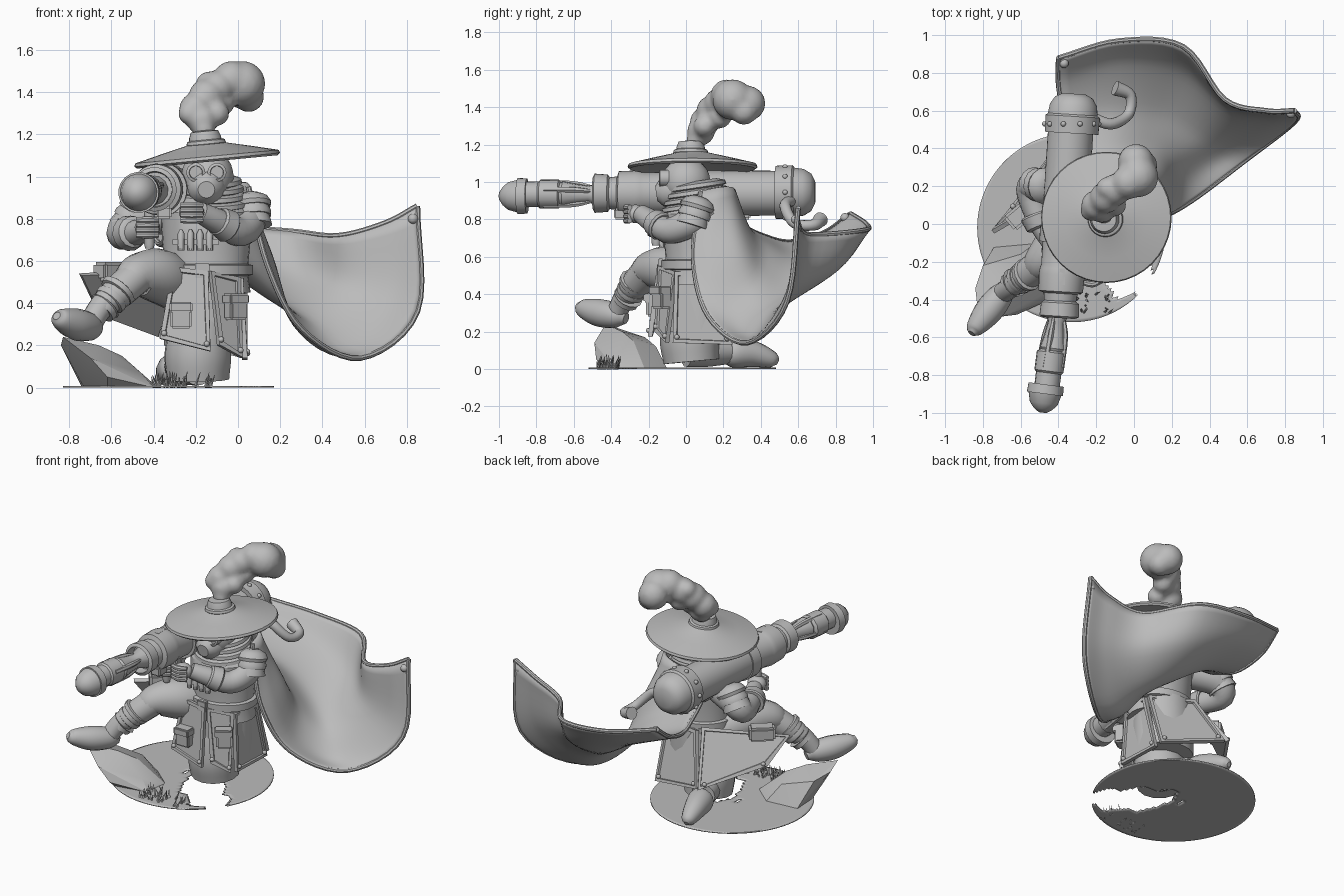
import bpy, bmesh, math, random
from mathutils import Vector, Matrix, Quaternion

random.seed(4)
if "Cube" in bpy.data.objects:
    bpy.data.objects.remove(bpy.data.objects["Cube"], do_unlink=True)

grey = bpy.data.materials.new("plain_grey")
grey.use_nodes = True
grey.diffuse_color = (0.5, 0.5, 0.5, 1)
grey.node_tree.nodes["Principled BSDF"].inputs["Base Color"].default_value = grey.diffuse_color


def finish(name, bm, angle=35):
    """Turn a bmesh into a named, shaded object."""
    bmesh.ops.recalc_face_normals(bm, faces=bm.faces)
    mesh = bpy.data.meshes.new(name)
    bm.to_mesh(mesh)
    bm.free()
    mesh.materials.append(grey)
    mesh.shade_smooth()
    mesh.set_sharp_from_angle(angle=math.radians(angle))
    obj = bpy.data.objects.new(name, mesh)
    bpy.context.scene.collection.objects.link(obj)
    return obj


def smooth_path(points, steps=5):
    """Catmull-Rom interpolation through vectors of any size."""
    pts = [Vector(p) for p in points]
    pts = [pts[0] * 2 - pts[1]] + pts + [pts[-1] * 2 - pts[-2]]
    path = []
    for a, b, c, d in zip(pts, pts[1:], pts[2:], pts[3:]):
        for step in range(steps):
            t = step / steps
            path.append(b + (c - a) * (t / 2) + (a * 2 - b * 5 + c * 4 - d) * (t * t / 2)
                        + (b * 3 - a - c * 3 + d) * (t ** 3 / 2))
    return path + [pts[-2]]


def skin(name, centres, radii, directions, sides, squash=1.0):
    """Bridge a series of rings and cap both ends."""
    bm = bmesh.new()
    previous = Vector((0, 0, 1))
    turn = Quaternion()
    rings = []
    for centre, radius, direction in zip(centres, radii, directions):
        turn = previous.rotation_difference(direction) @ turn
        previous = direction
        ring = []
        for side in range(sides):
            angle = math.tau * side / sides
            offset = Vector((math.cos(angle), math.sin(angle) * squash, 0)) * radius
            ring.append(bm.verts.new(centre + turn @ offset))
        rings.append(ring)
    for low, high in zip(rings, rings[1:]):
        for i in range(sides):
            j = (i + 1) % sides
            bm.faces.new((low[i], low[j], high[j], high[i]))
    bm.faces.new(rings[0])
    bm.faces.new(rings[-1])
    return finish(name, bm)


def lathe(name, base, axis, profile, sides=28, squash=1.0):
    """Profile of (distance, radius) pairs turned about an axis."""
    axis = Vector(axis).normalized()
    centres = [Vector(base) + axis * distance for distance, radius in profile]
    return skin(name, centres, [r for d, r in profile], [axis] * len(profile), sides, squash)


def tube(name, points, sides=14, steps=5):
    """Rounded limb through (x, y, z, radius) points."""
    path = smooth_path(points, steps)
    centres = [p.to_3d() for p in path]
    last = len(centres) - 1
    ways = [(centres[min(i + 1, last)] - centres[max(i - 1, 0)]).normalized() for i in range(last + 1)]
    return skin(name, centres, [p[3] for p in path], ways, sides)


def blobs(name, balls, stretch=(1, 1, 1), voxel=None):
    """One or more (x, y, z, radius) balls, optionally fused together."""
    bm = bmesh.new()
    for x, y, z, radius in balls:
        place = Matrix.Translation((x, y, z)) @ Matrix.Diagonal((*stretch, 1))
        bmesh.ops.create_icosphere(bm, subdivisions=3, radius=radius, matrix=place)
    obj = finish(name, bm)
    if voxel:
        fuse = obj.modifiers.new("fuse", 'REMESH')
        fuse.mode, fuse.voxel_size, fuse.use_smooth_shade = 'VOXEL', voxel, True
        soften = obj.modifiers.new("soften", 'SMOOTH')
        soften.factor, soften.iterations = 0.5, 3
    return obj


def box(name, centre, size, turn=0):
    bm = bmesh.new()
    place = Matrix.Translation(centre) @ Matrix.Rotation(turn, 4, 'Z') @ Matrix.Diagonal((*size, 1))
    bmesh.ops.create_cube(bm, size=1, matrix=place)
    bmesh.ops.bevel(bm, geom=bm.edges[:], offset=min(size) * 0.15, segments=2, affect='EDGES')
    return finish(name, bm)


body_axis = Vector((-0.16, 0.08, 0.4))


def panel(name, corners, thickness=0.025):
    """Stiff coat panel with a raised border and corner rivets."""
    corners = [Vector(c) for c in corners]
    middle = sum(corners, Vector()) / 4
    out = (corners[2] - corners[0]).cross(corners[3] - corners[1]).normalized()
    if out.dot(middle - body_axis) < 0:
        out.negate()
    bm = bmesh.new()
    inner = [bm.verts.new(c) for c in corners]
    outer = [bm.verts.new(c + out * thickness) for c in corners]
    bm.faces.new(inner)
    front = bm.faces.new(outer)
    for i in range(4):
        j = (i + 1) % 4
        bm.faces.new((inner[i], inner[j], outer[j], outer[i]))
    bmesh.ops.recalc_face_normals(bm, faces=bm.faces)
    bmesh.ops.inset_region(bm, faces=[front], thickness=0.028)
    bmesh.ops.inset_region(bm, faces=[front], thickness=0.004, depth=-0.012)
    finish(name, bm)
    blobs(name + "_rivets", [(*(c.lerp(middle, 0.16) + out * thickness), 0.014) for c in corners[2:]])


# thin ground disc with a worn gap beside the kneeling leg
ground = bmesh.new()
bmesh.ops.create_grid(ground, x_segments=50, y_segments=50, size=0.5)
for vert in ground.verts:
    x, y = vert.co.x * 2, vert.co.y * 2
    vert.co.x = x * math.sqrt(1 - y * y / 2) / 2 - .33
    vert.co.y = y * math.sqrt(1 - x * x / 2) / 2 - .02
gap = []
for face in ground.faces:
    x, y, z = face.calc_center_median() - Vector((-.13, -.17, 0))
    if ((x - y) / .43) ** 2 + ((x + y) / .19) ** 2 < 1 + .3 * math.sin(x * 40):
        gap.append(face)
bmesh.ops.delete(ground, geom=gap, context='FACES')
crust = finish("ground", ground).modifiers.new("crust", 'SOLIDIFY')
crust.thickness, crust.offset = 0.008, 1

# rock and grass
rock = bmesh.new()
for point in [(-.73, -.3, 0), (-.62, -.42, 0), (-.4, -.38, 0), (-.38, -.22, 0), (-.52, -.1, 0), (-.74, -.12, 0),
              (-.83, -.43, .24), (-.84, -.34, .2), (-.8, -.22, .17), (-.7, -.49, .14), (-.62, -.48, .05),
              (-.66, -.34, .2), (-.55, -.28, .15), (-.6, -.16, .12), (-.46, -.36, .07)]:
    rock.verts.new(point)
bmesh.ops.convex_hull(rock, input=rock.verts[:])
finish("rock", rock, 20)
for i in range(40):
    root = (random.uniform(-.4, -.12), random.uniform(-.48, -.36), 0)
    lean = (random.uniform(-.4, .4), random.uniform(-.4, .4), 1)
    lathe("grass_blade", root, lean, [(0, .008), (random.uniform(.04, .08), .001)], 4)

# wide hat with crown and band
hat_axis = (-0.095, 0, 1)
lathe("hat_brim", (-.145, .035, 1.07), hat_axis,
      [(.03, .1), (0, .335), (.01, .347), (.025, .342), (.055, .22), (.085, .09), (.1, .06)], 40)
lathe("hat_crown", (-.15, .025, 1.12), hat_axis, [(0, .085), (.07, .075), (.095, .065), (.1, .03)])
lathe("hat_band", (-.15, .025, 1.145), hat_axis, [(0, .088), (.01, .094), (.025, .09), (.03, .08)])

# curling plume with lobes
blobs("plume", [(-.16, .05, 1.22, .05), (-.17, .08, 1.27, .075), (-.2, .1, 1.32, .08), (-.15, .14, 1.38, .085),
                (-.1, .18, 1.42, .085), (-.03, .22, 1.46, .09), (.02, .25, 1.44, .11), (.01, .33, 1.42, .095),
                (-.23, .07, 1.3, .055), (-.1, .1, 1.3, .06), (-.08, .18, 1.35, .065), (.05, .31, 1.38, .075),
                (-.14, .19, 1.44, .06)], voxel=0.016)

# head, mask, goggles and scarf
blobs("head", [(-.145, 0, 1.0, .125)], (1, 1.05, 1.05))
lathe("face_mask", (-.15, -.08, .95), (0, -1, -.15), [(0, .09), (.05, .075), (.08, .04)], 16)
for x in (-.2, -.1):
    lathe("goggle", (x, -.09, 1.02), (0, -1, 0), [(0, .045), (.05, .045), (.055, .032), (.045, .03)], 18)
for i in range(4):
    z = .85 + i * .035
    lathe("scarf_fold", (-.14, .06, z), (0, -.15, 1),
          [(0, .15 - i * .01), (.015, .19 - i * .01), (.035, .185 - i * .01), (.05, .14 - i * .01)])

# torso with belt and cartridges
lathe("torso", (-.15, .06, .45), (0, 0, 1),
      [(0, .21), (.1, .195), (.25, .21), (.38, .215), (.44, .17), (.48, .1)], 28, .85)
lathe("belt", (-.15, .06, .53), (0, 0, 1), [(0, .2), (.005, .22), (.05, .22), (.055, .2)], 28, .88)
for i in range(4):
    lathe("cartridge", (-.27 + i * .045, -.13, .65), (0, 0, 1), [(0, .016), (.08, .016), (.1, .006)], 10)
box("chest_strap", (-.2, -.12, .69), (.22, .025, .03))
box("belt_buckle", (-.17, -.135, .555), (.07, .03, .07))

# coat skirt
lathe("coat_lining", (-.16, .08, .2), (0, 0, 1), [(0, .19), (.2, .19), (.35, .18)], 20)
panel("coat_front_panel", [(-.14, -.13, .55), (-.31, -.12, .57), (-.37, -.16, .23), (-.13, -.18, .17)])
panel("coat_front_left_panel", [(-.14, -.13, .55), (.0, -.04, .52), (.01, -.09, .14), (-.1, -.15, .2)])
panel("coat_left_panel", [(.0, -.06, .52), (.02, .15, .52), (.02, .25, .13), (.02, -.07, .14)])
panel("coat_back_panel", [(.02, .15, .52), (-.27, .25, .55), (-.38, .4, .24), (.02, .27, .14)])
panel("coat_right_panel", [(-.27, .22, .56), (-.74, -.05, .53), (-.65, .06, .34), (-.38, .42, .24)])
for name, centre, turn in [("front_pouch", (-.27, -.18, .34), 0), ("left_pouch", (-.01, -.13, .38), .6)]:
    box(name, centre, (.1, .07, .12), turn)
    box(name + "_flap", Vector(centre) + Vector((0, -.01, .04)), (.11, .075, .05), turn)
box("right_pouch", (-.6, .05, .55), (.16, .1, .09), .7)

# raised right leg
tube("right_thigh", [(-.27, .06, .47, .12), (-.38, -.08, .53, .13), (-.48, -.19, .53, .1), (-.52, -.24, .48, .075)])
tube("right_shin", [(-.49, -.21, .52, .085), (-.57, -.27, .45, .08), (-.65, -.33, .38, .06), (-.7, -.37, .3, .055)])
for start in (0, .07, .14):
    lathe("boot_strap", Vector((-.56, -.265, .47)) - Vector((.5, .32, .6)) * start, (-.5, -.32, -.6),
          [(0, .08), (.005, .09 - start / 8), (.03, .087 - start / 8), (.035, .07)], 14)
tube("right_boot", [(-.67, -.32, .27, .03), (-.7, -.37, .285, .065), (-.77, -.46, .3, .075), (-.84, -.55, .325, .05),
                    (-.86, -.58, .34, .02)])

# kneeling left leg
tube("left_thigh", [(-.17, .05, .45, .12), (-.18, .02, .3, .14), (-.19, .02, .16, .16), (-.19, .03, .04, .15)])
tube("left_shin", [(-.19, .0, .1, .09), (-.23, .1, .1, .09), (-.28, .22, .1, .075)])
tube("left_boot", [(-.28, .2, .1, .04), (-.29, .25, .09, .08), (-.32, .36, .08, .07), (-.34, .46, .05, .045),
                   (-.345, .49, .035, .015)])

# arms with shoulder plates and cuffs
tube("left_arm", [(.02, .1, .85, .09), (.05, .02, .78, .08), (.0, -.09, .74, .07), (-.1, -.18, .79, .06),
                  (-.18, -.24, .83, .05)])
tube("right_arm", [(-.33, .14, .82, .09), (-.48, .2, .8, .09), (-.55, .18, .73, .075), (-.5, .02, .73, .065),
                   (-.44, -.1, .75, .05)])
for name, shoulder, way in [("left", (.06, .07, .9), (.1, -.3, -1)), ("right", (-.46, .2, .87), (-.6, .1, -1))]:
    for layer in range(3):
        spot = Vector(shoulder) + Vector(way).normalized() * layer * .045
        lathe(name + "_shoulder_plate", spot, way,
              [(-.02, .04), (.0, .08), (.03, .097 - layer * .005), (.05, .09)], 14)
lathe("left_cuff", (-.04, -.13, .76), (-.7, -.6, .4), [(0, .07), (.01, .08), (.07, .07), (.08, .06)], 14)
lathe("right_cuff", (-.52, .05, .73), (.3, -.8, .1), [(0, .08), (.01, .085), (.07, .075), (.08, .06)], 14)
for name, palm in [("left", Vector((-.22, -.27, .83))), ("right", Vector((-.43, -.14, .76)))]:
    blobs(name + "_palm", [(*palm, .055)], (1.1, 1, .9))
    for finger in range(4):
        x, y, z = palm + Vector((.0, -.05, .035 - finger * .024))
        tube(name + "_finger", [(x + .05, y + .02, z, .014), (x, y, z, .017), (x - .05, y + .01, z, .014)], 8, 3)
lathe("grip", (-.42, -.16, .66), (0, 0, 1), [(0, .02), (.02, .025), (.2, .025)], 12)

# shoulder cannon
lathe("barrel", (-.33, .58, .94), (-.062, -1, 0),
      [(0, .12), (.6, .122), (.6, .13), (.68, .13), (.68, .112), (.8, .112), (.82, .118), (.85, .122), (.94, .118),
       (.95, .09), (.99, .085), (1, .1), (1.07, .105), (1.08, .085), (1.02, .08)])
lathe("barrel_cap", (-.33, .48, .945), (.062, 1, 0),
      [(0, .125), (0, .142), (.09, .145), (.1, .132), (.15, .125), (.19, .1), (.21, .06)])
for i in range(10):
    angle = math.tau * i / 10
    blobs("cap_rivet", [(-.33 + .143 * math.cos(angle), .53, .945 + .143 * math.sin(angle), .014)])
for y in (.3, -.34):
    box("barrel_bracket", (-.35, y, .83), (.07, .09, .06))
box("sight", (-.38, -.28, 1.04), (.04, .1, .04))
tube("hose", [(-.22, .56, .9, .03), (-.12, .53, .87, .03), (-.03, .58, .78, .028), (-.02, .68, .77, .03),
              (-.1, .72, .8, .04)])

# rocket leaving the muzzle
way = (-.13, -1, 0)
lathe("rocket_tail", (-.4, -.44, .935), way, [(0, .07), (.08, .045), (.15, .055), (.22, .07), (.24, .06)], 12)
lathe("rocket_body", (-.435, -.66, .935), way, [(0, .05), (.02, .078), (.12, .078), (.13, .068), (.22, .068)], 12)
lathe("rocket_head", (-.465, -.85, .925), way,
      [(0, .07), (.0, .095), (.05, .097), (.05, .088), (.1, .075), (.13, .05), (.15, .02)], 20)
for i in range(4):
    angle = math.tau * i / 4 + .4
    dx, dz = math.cos(angle), math.sin(angle)
    tube("rocket_fin", [(-.41 + dx * .04, -.5, .935 + dz * .04, .01), (-.42 + dx * .06, -.6, .935 + dz * .06, .016),
                        (-.445 + dx * .065, -.76, .935 + dz * .065, .016)], 6, 3)

# billowing cape, each row running from the shoulders to the hem
cape_rows = [
    [(.05, .08, .95), (.14, .04, .58), (.3, .12, .28), (.58, .33, .14), (.85, .54, .36), (.85, .6, .86)],
    [(.03, .18, .97), (.16, .14, .6), (.27, .24, .3), (.48, .38, .18), (.7, .55, .42), (.7, .6, .78)],
    [(-.02, .23, .97), (.13, .27, .66), (.2, .36, .42), (.36, .46, .3), (.5, .61, .47), (.48, .66, .72)],
    [(-.09, .25, .96), (.03, .33, .7), (.08, .42, .53), (.15, .58, .43), (.24, .8, .53), (.26, .94, .74)],
    [(-.18, .25, .94), (-.13, .34, .74), (-.1, .45, .64), (-.08, .61, .57), (-.08, .84, .64), (-.08, .97, .77)],
    [(-.3, .2, .87), (-.32, .3, .77), (-.34, .42, .71), (-.37, .56, .68), (-.4, .74, .73), (-.4, .88, .83)]]
lengthwise = [smooth_path(row, 6) for row in cape_rows]
across = [smooth_path(line, 6) for line in zip(*lengthwise)]
cloth = bmesh.new()
grid = [[cloth.verts.new(p) for p in line] for line in across]
for upper, lower in zip(grid, grid[1:]):
    for i in range(len(upper) - 1):
        cloth.faces.new((upper[i], upper[i + 1], lower[i + 1], lower[i]))
cape = finish("cape", cloth, 60)
thick = cape.modifiers.new("thickness", 'SOLIDIFY')
thick.thickness, thick.offset = 0.022, 0
for name, border in [("left", lengthwise[0]), ("right", lengthwise[-1]), ("lower", across[-1])]:
    tube("cape_" + name + "_hem", [(*p, .014) for p in border], 8, 1)
blobs("cape_studs", [(.83, .585, .8, .024), (-.37, .85, .81, .024)])
